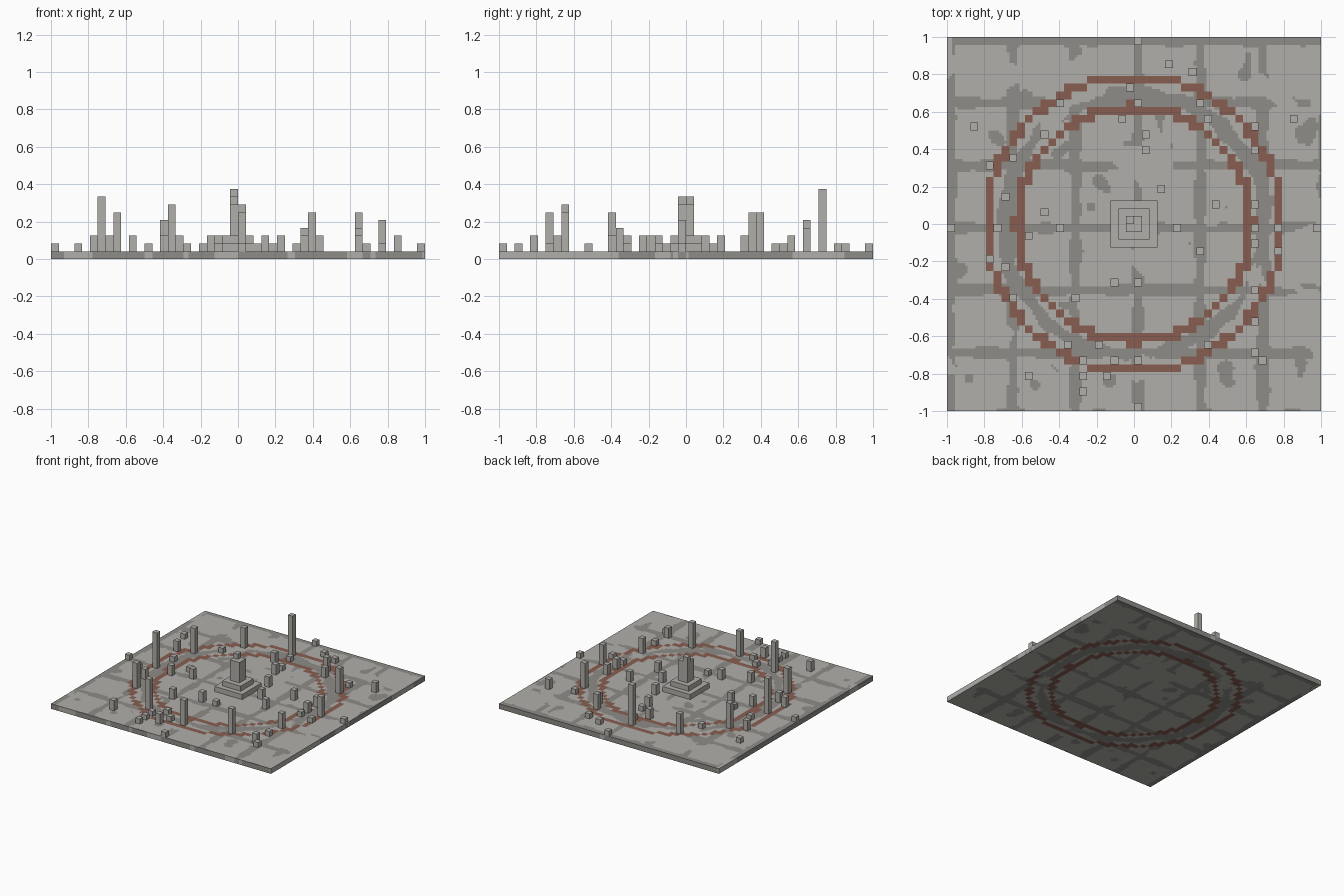
import bpy, bmesh, math
from mathutils import Vector, noise

cube = bpy.data.objects.get("Cube")
if cube:
    bpy.data.objects.remove(cube, do_unlink=True)

V = 2 / 48      # block size
FINE = 144      # floor cells per side


def material(name, rgb):
    m = bpy.data.materials.new(name)
    m.use_nodes = True
    m.diffuse_color = (*rgb, 1)
    m.node_tree.nodes["Principled BSDF"].inputs["Base Color"].default_value = (*rgb, 1)
    return m


PALE = material("pale stone", (0.44, 0.43, 0.40))
DARK = material("dark stone", (0.27, 0.265, 0.245))
RED = material("red brick", (0.25, 0.11, 0.083))


def finish(bm, name, mats):
    mesh = bpy.data.meshes.new(name)
    bm.to_mesh(mesh)
    bm.free()
    for m in mats:
        mesh.materials.append(m)
    obj = bpy.data.objects.new(name, mesh)
    bpy.context.collection.objects.link(obj)
    return obj


def block(name, i, j, size, bottom, height):
    """Box whose lower corner is at block (i, j), measured in blocks."""
    bm = bmesh.new()
    bmesh.ops.create_cube(bm, size=1)
    for v in bm.verts:
        v.co = Vector((i + (v.co.x + 0.5) * size, j + (v.co.y + 0.5) * size,
                       bottom + (v.co.z + 0.5) * height)) * V
    return finish(bm, name, [PALE])


def floor_colour(x, y):
    """Two brick rings, a worn ring path and a grid of worn paths."""
    u, w = x / V, y / V
    d = math.hypot(math.floor(u) + 0.5, math.floor(w) + 0.5)
    if 18.5 < d < 19.5 or 14.5 < d < 15.52:
        return 2
    wob = noise.noise(Vector((x * 9, y * 9, 1.5)))
    patch = noise.noise(Vector((x * 4.5, y * 4.5, 7.3)))
    to_line = min(abs((c + 4) % 8 - 4) for c in (u - 0.5, w + 0.5))
    if to_line < 0.66 + 0.35 * wob and patch > -0.36:
        return 1
    if abs(math.hypot(u, w) - 16.7) < 0.85 + 0.7 * wob and patch > -0.22:
        return 1
    return 1 if wob > 0.56 else 0


# Floor slab, with its colours running through to the underside
bm = bmesh.new()
bmesh.ops.create_grid(bm, x_segments=FINE, y_segments=FINE, size=1)
ext = bmesh.ops.extrude_face_region(bm, geom=bm.faces[:], use_keep_orig=True)
for v in ext["geom"]:
    if isinstance(v, bmesh.types.BMVert):
        v.co.z = V
bmesh.ops.recalc_face_normals(bm, faces=bm.faces[:])
for f in bm.faces:
    c = f.calc_center_median() * 0.997
    f.material_index = floor_colour(c.x, c.y)
finish(bm, "floor_slab", [PALE, DARK, RED])

# Stepped central monument with a broken top
block("monument_base", -3, -3, 6, 1, 1)
block("monument_step", -2, -2, 4, 2, 1)
block("monument_shaft", -1, -1, 2, 3, 4)
block("monument_tip", -1, 0, 1, 7, 1)

# Ring of broken pillars: position and height in blocks
pillars = [(-1, 17, 8), (-10, 15, 4), (-16, 8, 5), (-18, -1, 7), (-16, -10, 5),
           (-9, -16, 6), (0, -18, 5), (9, -16, 5), (15, -9, 3), (18, -1, 4),
           (15, 9, 5), (8, 15, 3)]
for n, (i, j, h) in enumerate(pillars):
    block(f"pillar_{n + 1}", i, j, 1, 1, h)

# Marker stones at the middle of each edge
for i, j in ((0, 23), (0, -24), (-24, -1), (23, -1)):
    block("edge_marker", i, j, 1, 1, 1)

# Scattered rubble, single and double blocks
low = [(4, 20), (7, 19), (-21, 12), (15, 12), (-12, 11), (1, 11), (-17, 3),
       (-12, 1), (15, -3), (18, -4), (0, -8), (15, -13), (-5, -16), (16, -18),
       (-7, -18), (-3, -18), (-7, -20), (-7, -22), (0, 15)]
high = [(-2, 13), (9, 13), (20, 13), (1, 9), (-19, 7), (3, 4), (10, 2), (15, 2),
        (-10, -1), (5, -1), (15, -1), (-14, -2), (8, -4), (-19, -5), (-17, -6),
        (-3, -8), (-8, -10), (15, -17), (-14, -20), (-4, -20)]
for h, stones in ((1, low), (2, high)):
    for i, j in stones:
        block("rubble_stone", i, j, 1, 1, h)
